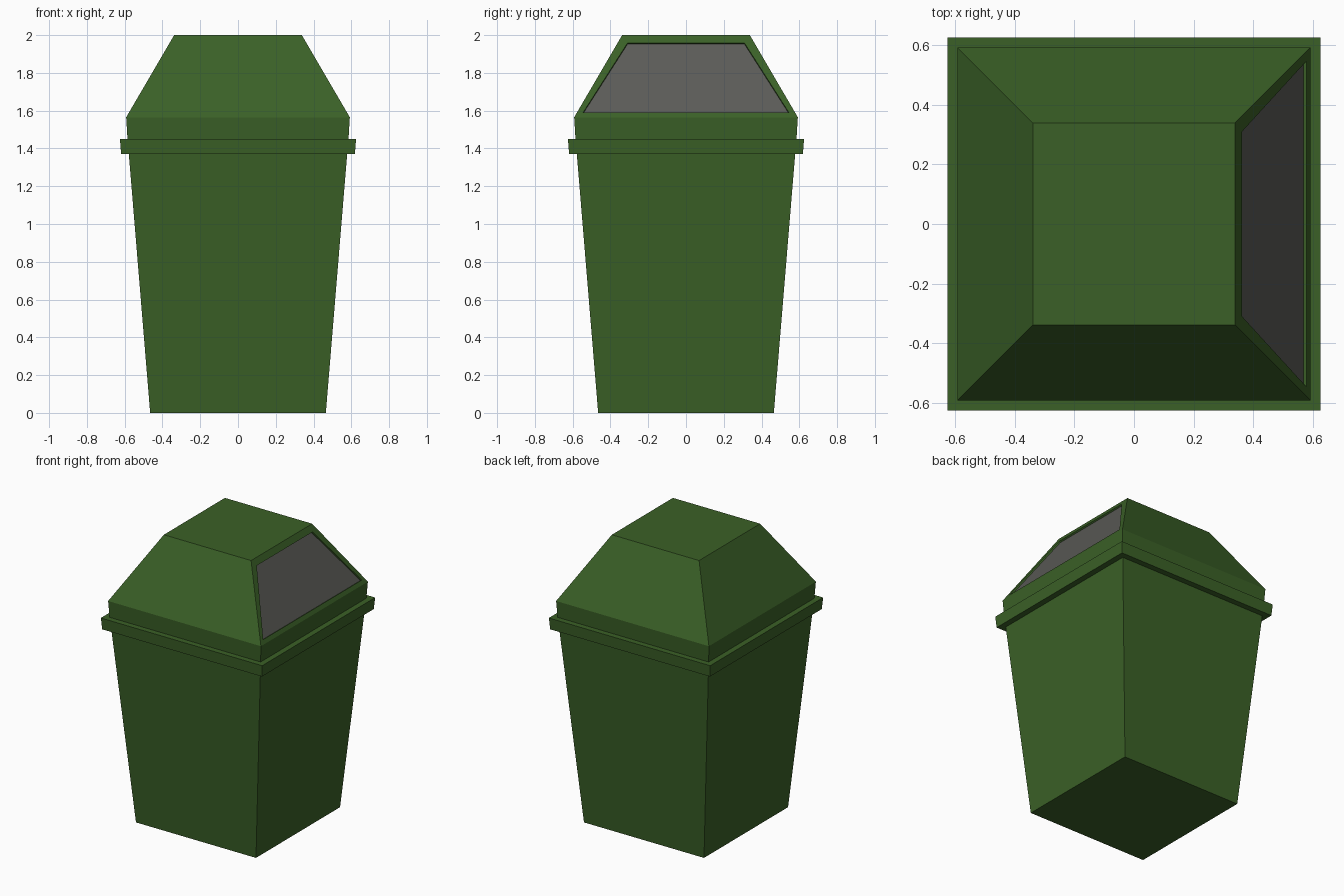
import bpy, bmesh

if "Cube" in bpy.data.objects:
    bpy.data.objects.remove(bpy.data.objects["Cube"])

def material(name, rgb):
    m = bpy.data.materials.new(name)
    m.diffuse_color = (*rgb, 1)
    m.use_nodes = True
    m.node_tree.nodes["Principled BSDF"].inputs["Base Color"].default_value = m.diffuse_color
    return m

green = material("dark_green", (0.043, 0.118, 0.020))
grey = material("flap_grey", (0.105, 0.104, 0.095))

def square_loft(profile, cap_bottom=False, cap_top=False):
    """Stack square rings given as (half width, height) and skin them."""
    bm = bmesh.new()
    rings = [[bm.verts.new((sx * r, sy * r, z))
              for sx, sy in ((-1, -1), (1, -1), (1, 1), (-1, 1))]
             for r, z in profile]
    for a, b in zip(rings, rings[1:]):
        for i in range(4):
            j = (i + 1) % 4
            bm.faces.new((a[i], a[j], b[j], b[i]))
    if cap_bottom:
        bm.faces.new(rings[0][::-1])
    if cap_top:
        bm.faces.new(rings[-1])
    bm.normal_update()
    return bm

def make_object(name, bm, *mats):
    me = bpy.data.meshes.new(name)
    bm.to_mesh(me)
    bm.free()
    for m in mats:
        me.materials.append(m)
    ob = bpy.data.objects.new(name, me)
    bpy.context.collection.objects.link(ob)
    return ob

# Tapered bin body with its overhanging rim
body = square_loft([(0.465, 0), (0.578, 1.37), (0.619, 1.37),
                    (0.625, 1.45), (0.585, 1.45)], cap_bottom=True)
make_object("bin_body", body, green)

# Lid: short collar, sloped sides and flat top
lid = square_loft([(0.585, 1.45), (0.592, 1.565), (0.338, 2.0)], cap_top=True)

# Recessed flap in the right-hand slope
flap = [f for f in lid.faces if f.normal.x > 0.5 and f.normal.z > 0.3]
bmesh.ops.inset_region(lid, faces=flap, thickness=0.055)
bmesh.ops.inset_region(lid, faces=flap, thickness=0.001, depth=-0.011)
for f in flap:
    f.material_index = 1
make_object("bin_lid", lid, green, grey)
